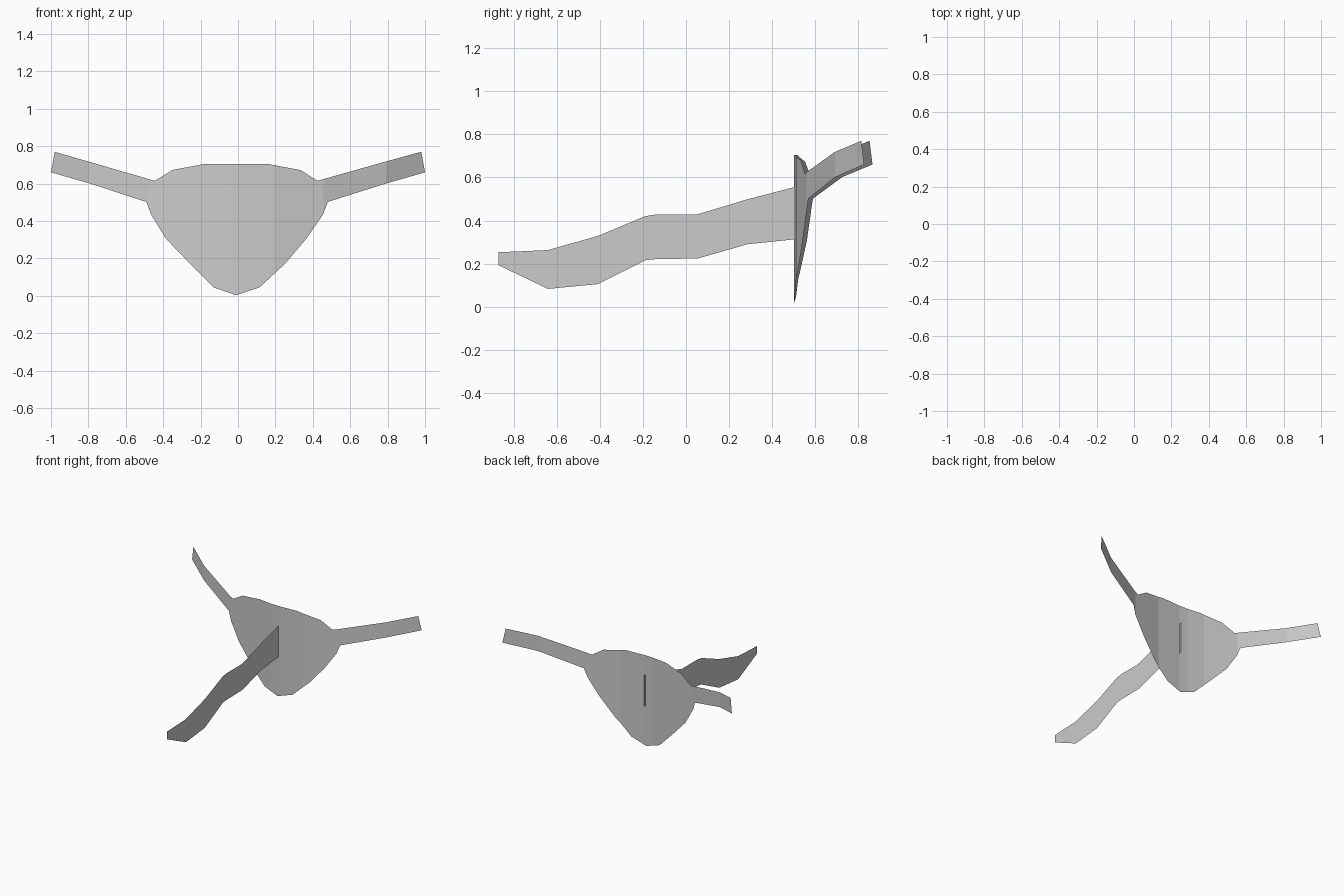
import bpy

cube = bpy.data.objects.get("Cube")
if cube:
    bpy.data.objects.remove(cube, do_unlink=True)

grey = bpy.data.materials.new("light_grey")
grey.use_nodes = True
colour = (0.6, 0.6, 0.6, 1)
grey.diffuse_color = colour
grey.node_tree.nodes["Principled BSDF"].inputs["Base Color"].default_value = colour


def sample(line, t):
    """Height of a polyline at t."""
    for (a, u), (b, v) in zip(line, line[1:]):
        if t <= b:
            return u + (v - u) * (t - a) / (b - a)
    return line[-1][1]


def sheet(name, top, bottom, place, extra=()):
    """Thin sheet of upright strips between two outlines."""
    stations = sorted({p[0] for p in top + bottom} | set(extra))
    verts, faces, last = [], [], None
    for t in stations:
        lo, hi = sample(bottom, t), sample(top, t)
        column = [len(verts)]
        verts.append(place(t, lo))
        if hi - lo > 0.001:
            column.append(len(verts))
            verts.append(place(t, hi))
        if last:
            faces.append(last + column[::-1])
        last = column
    # keep a consistent winding: low, high, high, low
    mesh = bpy.data.meshes.new(name)
    mesh.from_pydata(verts, [], faces)
    mesh.materials.append(grey)
    mesh.update()
    obj = bpy.data.objects.new(name, mesh)
    bpy.context.collection.objects.link(obj)
    return obj


# Curved shield with its two side straps, bent backwards in plan
bend = [(-1, .865), (-.8, .727), (-.47, .58), (-.21, .52), (-.07, .503),
        (0, .5), (.2, .51), (.457, .559), (.79, .69), (1, .826)]
shield_top = [(-1, .66), (-.98, .77), (-.445, .615), (-.35, .673), (-.18, .705),
              (.16, .705), (.335, .672), (.425, .615), (.79, .718), (.98, .77), (1, .66)]
shield_bottom = [(-1, .66), (-.79, .6), (-.49, .502), (-.465, .435), (-.385, .305),
                 (-.255, .17), (-.13, .045), (-.01, .003), (.115, .045), (.25, .17),
                 (.365, .305), (.455, .435), (.48, .502), (.79, .6), (1, .66)]
sheet("shield_and_straps", shield_top, shield_bottom,
      lambda t, z: (t, sample(bend, t), z), [p[0] for p in bend])

# Flat centre strap, running forward and just piercing the shield
strap_top = [(-.87, .253), (-.64, .263), (-.405, .33), (-.19, .42), (-.14, .428),
             (.05, .428), (.29, .5), (.515, .558)]
strap_bottom = [(-.87, .193), (-.64, .083), (-.41, .105), (-.185, .217), (-.14, .221),
                (.055, .224), (.285, .29), (.515, .314)]
sheet("centre_strap", strap_top, strap_bottom, lambda t, z: (0, t, z))
